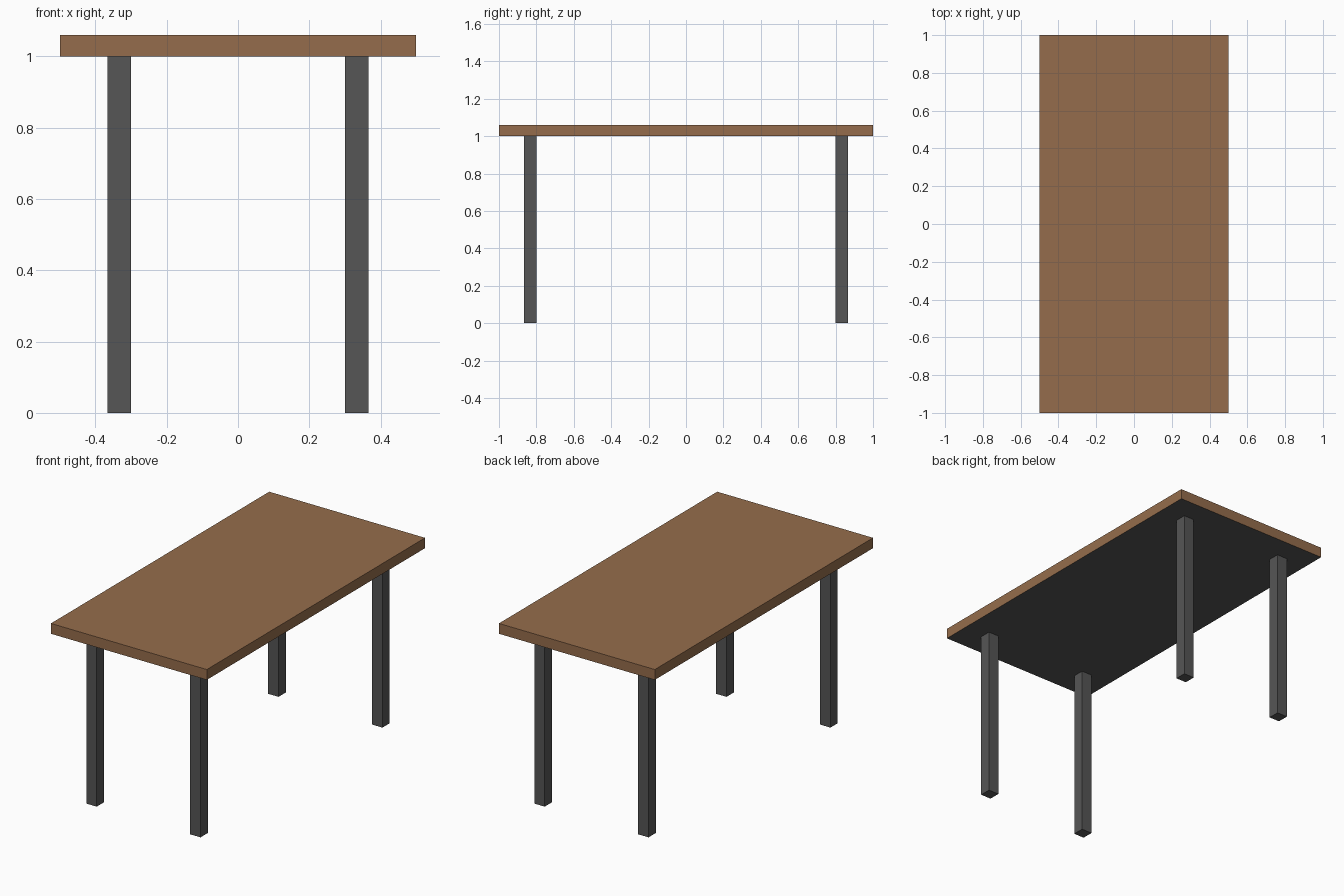
import bpy
import bmesh
from mathutils import Matrix, Vector

if "Cube" in bpy.data.objects:
    bpy.data.objects.remove(bpy.data.objects["Cube"])


def make_material(name, rgb):
    mat = bpy.data.materials.new(name)
    mat.diffuse_color = (*rgb, 1.0)
    mat.use_nodes = True
    mat.node_tree.nodes["Principled BSDF"].inputs["Base Color"].default_value = mat.diffuse_color
    return mat


wood = make_material("brown wood", (0.30, 0.152, 0.072))
metal = make_material("dark grey", (0.092, 0.092, 0.092))


def box(name, centre, size, materials):
    bm = bmesh.new()
    bmesh.ops.create_cube(bm, size=1.0, matrix=Matrix.Diagonal((*size, 1.0)))
    mesh = bpy.data.meshes.new(name)
    bm.to_mesh(mesh)
    bm.free()
    for mat in materials:
        mesh.materials.append(mat)
    obj = bpy.data.objects.new(name, mesh)
    obj.location = Vector(centre)
    bpy.context.collection.objects.link(obj)
    return obj


LEG_HEIGHT, LEG_WIDTH, TOP_THICKNESS = 1.0, 0.0667, 0.06

# Table top: wooden slab with a grey underside
top = box("table_top", (0, 0, LEG_HEIGHT + TOP_THICKNESS / 2),
          (1.0, 2.0, TOP_THICKNESS), [wood, metal])
for face in top.data.polygons:
    face.material_index = 1 if face.normal.z < -0.5 else 0

# Four square legs, inset from the corners
for y_side, y_name in ((-1, "front"), (1, "back")):
    for x_side, x_name in ((-1, "left"), (1, "right")):
        box(f"{y_name}_{x_name}_leg",
            (x_side * 0.3333, y_side * 0.8333, LEG_HEIGHT / 2),
            (LEG_WIDTH, LEG_WIDTH, LEG_HEIGHT), [metal])
